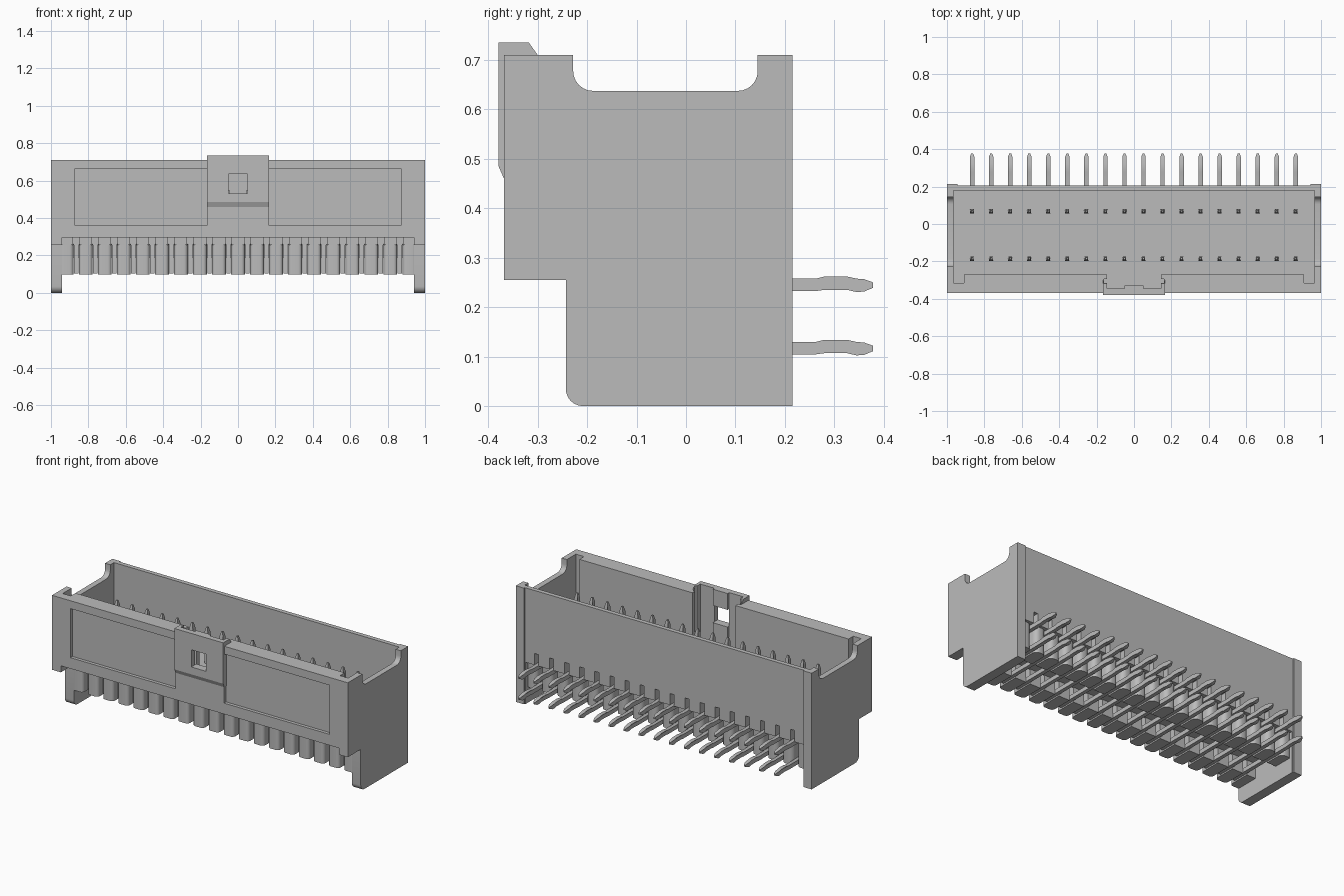
import bpy, bmesh, math
from mathutils import Vector

cube = bpy.data.objects.get("Cube")
if cube:
    bpy.data.objects.remove(cube, do_unlink=True)

grey = bpy.data.materials.new("housing grey")
grey.use_nodes = True
colour = (0.5, 0.5, 0.5, 1)
grey.diffuse_color = colour
grey.node_tree.nodes["Principled BSDF"].inputs["Base Color"].default_value = colour

PITCH, COUNT = 0.1018, 18
PIN_X = [(i - (COUNT - 1) / 2) * PITCH for i in range(COUNT)]
parts = []


def prism(name, outline, lo, hi, axis="x"):
    """Extrude a yz outline along x, or an xy outline along z."""
    bm = bmesh.new()
    place = (lambda p: (lo, *p)) if axis == "x" else (lambda p: (*p, lo))
    face = bm.faces.new([bm.verts.new(place(p)) for p in outline])
    new = bmesh.ops.extrude_face_region(bm, geom=[face])["geom"]
    step = Vector((hi - lo, 0, 0)) if axis == "x" else Vector((0, 0, hi - lo))
    bmesh.ops.translate(bm, vec=step, verts=[v for v in new if isinstance(v, bmesh.types.BMVert)])
    bmesh.ops.recalc_face_normals(bm, faces=bm.faces)
    mesh = bpy.data.meshes.new(name)
    bm.to_mesh(mesh)
    bm.free()
    mesh.materials.append(grey)
    obj = bpy.data.objects.new(name, mesh)
    bpy.context.collection.objects.link(obj)
    parts.append(obj)
    return obj


def box(name, x, y, z):
    return prism(name, [(y[0], z[0]), (y[1], z[0]), (y[1], z[1]), (y[0], z[1])], *x)


def arc(cx, cy, r, start, end, steps=6):
    angles = [math.radians(start + (end - start) * i / steps) for i in range(steps + 1)]
    return [(cx + r * math.cos(a), cy + r * math.sin(a)) for a in angles]


def carve(obj, cutters):
    """Subtract the cutters and apply the result."""
    for c in cutters:
        mod = obj.modifiers.new("cut", "BOOLEAN")
        mod.operation, mod.solver, mod.object = "DIFFERENCE", "EXACT", c
    bpy.context.view_layer.update()
    evaluated = obj.evaluated_get(bpy.context.evaluated_depsgraph_get())
    obj.data = bpy.data.meshes.new_from_object(evaluated)
    obj.modifiers.clear()


# Housing block with finger notches and rounded feet
side = [(-0.368, 0.255), (-0.368, 0.71), (-0.228, 0.71)]
side += arc(-0.188, 0.677, 0.04, 180, 270) + arc(0.105, 0.677, 0.04, 270, 360)
side += [(0.145, 0.71), (0.215, 0.71), (0.215, 0)]
side += arc(-0.208, 0.035, 0.035, 270, 180) + [(-0.243, 0.255)]
housing = prism("housing", side, -1, 1)

# Latch tab on the front wall
latch = prism("latch_tab", [(-0.379, 0.485), (-0.379, 0.735), (-0.318, 0.735),
                            (-0.30, 0.71), (-0.30, 0.46), (-0.368, 0.46)], -0.165, 0.165)

# Cavity outline with the key slot, mirrored about x
half = [(0.05, -0.33), (0.05, -0.345), (0.145, -0.345), (0.145, -0.315), (0.16, -0.315),
        (0.16, -0.295), (0.145, -0.295), (0.145, -0.27), (0.91, -0.27), (0.91, -0.315),
        (0.965, -0.315), (0.965, 0.18)]
outline = half + [(-x, y) for x, y in reversed(half)]
cavity = prism("cavity_cutter", outline, 0.33, 0.9, "z")
window = box("window_cutter", (-0.05, 0.05), (-0.5, -0.28), (0.53, 0.635))
cutters = [cavity, window,
           box("underside_cutter", (-0.94, 0.94), (-0.5, 0.5), (-0.1, 0.255)),
           box("front_step_cutter", (-0.94, 0.94), (-0.5, -0.25), (-0.1, 0.295)),
           box("back_cutter", (-0.945, 0.945), (0.207, 0.5), (-0.2, 0.9))]
for s in (-1, 1):
    cutters.append(box("panel_cutter", sorted((s * 0.164, s * 0.875)), (-0.5, -0.348), (0.362, 0.662)))
for x in PIN_X:
    cutters.append(box("pin_slot_cutter", (x - 0.014, x + 0.014), (0.15, 0.5), (0.2, 0.325)))
    cutters.append(box("front_slot_cutter", (x - 0.017, x + 0.017), (-0.4, -0.2), (0.2, 0.295)))
carve(housing, cutters)
carve(latch, [cavity, window])
for c in cutters:
    parts.remove(c)
    bpy.data.objects.remove(c, do_unlink=True)

# Combs under the floor: rounded front and rear teeth with a channel between
box("channel_ceiling", (-0.942, 0.942), (-0.105, 0.075), (0.19, 0.26))
TOOTH, R_FRONT, R_REAR = 0.037, 0.02, 0.03
for i in range(COUNT + 1):
    x = (i - COUNT / 2) * PITCH
    front = arc(x - TOOTH + R_FRONT, -0.223, R_FRONT, 180, 270) + arc(x + TOOTH - R_FRONT, -0.223, R_FRONT, 270, 360)
    prism("front_tooth", front + [(x + TOOTH, -0.1), (x - TOOTH, -0.1)], 0.098, 0.26, "z")
    rear = arc(x + TOOTH - R_REAR, 0.16, R_REAR, 0, 90) + arc(x - TOOTH + R_REAR, 0.16, R_REAR, 90, 180)
    prism("rear_tooth", rear + [(x - TOOTH, 0.07), (x + TOOTH, 0.07)], 0.098, 0.26, "z")


def pin(name, x, y, z):
    """Right-angle pin with a kinked tail and tapered ends."""
    h = 0.0125
    tail = [(0.262, -h, h), (0.28, -0.01, 0.017), (0.325, -0.01, 0.017),
            (0.345, -0.0145, 0.0125), (0.36, -0.0135, 0.0115), (0.378, -0.006, 0.005)]
    shape = [(y - 0.005, 0.55), (y - h, 0.52), (y - h, z - h)]
    shape += [(a, z + lo) for a, lo, hi in tail] + [(a, z + hi) for a, lo, hi in reversed(tail)]
    shape += [(y + h, z + h), (y + h, 0.52), (y + 0.005, 0.55)]
    obj = prism(name, shape, x - 0.0115, x + 0.0115)
    for v in obj.data.vertices:
        if v.co.y > 0.37 or v.co.z > 0.54:
            v.co.x = x + (v.co.x - x) * 0.4


for x in PIN_X:
    pin("front_pin", x, -0.185, 0.117)
    pin("rear_pin", x, 0.068, 0.245)

# Soft shading on the small curves only
bpy.ops.object.select_all(action="DESELECT")
for obj in parts:
    obj.select_set(True)
bpy.context.view_layer.objects.active = housing
bpy.ops.object.shade_smooth_by_angle(angle=math.radians(20))
